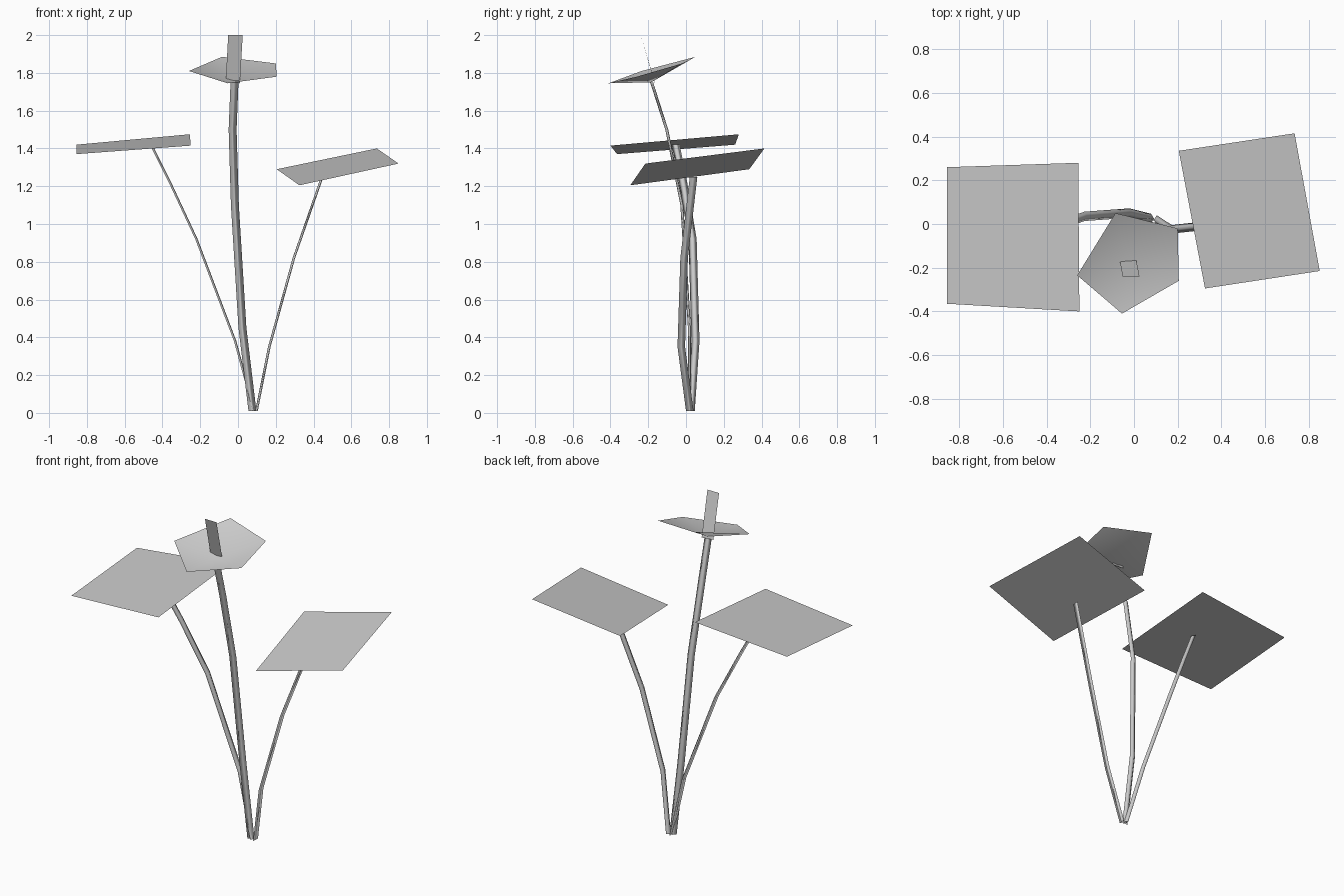
import bpy
from mathutils import Vector

cube = bpy.data.objects.get("Cube")
if cube:
    bpy.data.objects.remove(cube, do_unlink=True)

# One plain grey for the whole plant
grey = bpy.data.materials.new("plain grey")
grey.use_nodes = True
colour = (0.6, 0.6, 0.6, 1)
grey.diffuse_color = colour
grey.node_tree.nodes["Principled BSDF"].inputs["Base Color"].default_value = colour


def add_part(name, points, faces, smooth=False):
    mesh = bpy.data.meshes.new(name)
    mesh.from_pydata(points, [], faces)
    mesh.materials.append(grey)
    for poly in mesh.polygons:
        poly.use_smooth = smooth
    obj = bpy.data.objects.new(name, mesh)
    bpy.context.collection.objects.link(obj)
    return obj


def add_stem(name, path, width, depth):
    """Sweep a flattened three-sided section along the path."""
    w, d = Vector(width) / 2, Vector(depth) / 2
    points = [Vector(p) + o for p in path for o in (-w - d, w - d, d)]
    faces = [(i + k, i + (k + 1) % 3, i + 3 + (k + 1) % 3, i + 3 + k)
             for i in range(0, 3 * (len(path) - 1), 3) for k in range(3)]
    return add_part(name, points, faces, smooth=True)


# Stems, fanning out from one root
add_stem("flower_stem",
         [(0.075, 0.02, 0.01), (0.022, 0.02, 0.45), (-0.018, -0.02, 1.1),
          (-0.03, -0.1, 1.5), (-0.02, -0.18, 1.75)],
         (0.042, 0.008, 0), (-0.003, 0.012, 0))
add_stem("right_leaf_stem",
         [(0.085, 0.025, 0.01), (-0.015, 0.05, 0.38), (-0.22, 0.035, 0.92),
          (-0.36, -0.015, 1.22), (-0.46, -0.055, 1.42)],
         (0, 0.043, 0), (0.013, 0, 0))
add_stem("left_leaf_stem",
         [(0.097, 0.02, 0.01), (0.165, -0.025, 0.35), (0.295, -0.01, 0.82),
          (0.445, 0.04, 1.25)],
         (0.004, 0.04, 0), (-0.012, 0, 0))

# Leaves, one tilted sheet each
add_part("right_leaf",
         [(-0.855, -0.365, 1.37), (-0.25, -0.4, 1.415),
          (-0.255, 0.28, 1.475), (-0.855, 0.26, 1.42)], [(0, 1, 2, 3)])
add_part("left_leaf",
         [(0.325, -0.295, 1.205), (0.85, -0.215, 1.32),
          (0.735, 0.415, 1.4), (0.205, 0.335, 1.29)], [(0, 1, 2, 3)])

# Five-sided shallow blossom around a sunken centre
add_part("blossom",
         [(-0.02, -0.185, 1.75), (-0.055, -0.41, 1.745), (0.205, -0.26, 1.78),
          (0.2, -0.02, 1.85), (-0.085, 0.05, 1.885), (-0.26, -0.235, 1.81)],
         [(0, 1 + k, 1 + (k + 1) % 5) for k in range(5)], smooth=True)

# Upright flat stamen
add_part("stamen",
         [(-0.065, -0.167, 1.75), (0.01, -0.163, 1.745),
          (0.025, -0.24, 2.0), (-0.052, -0.24, 2.0)], [(0, 1, 2, 3)])
